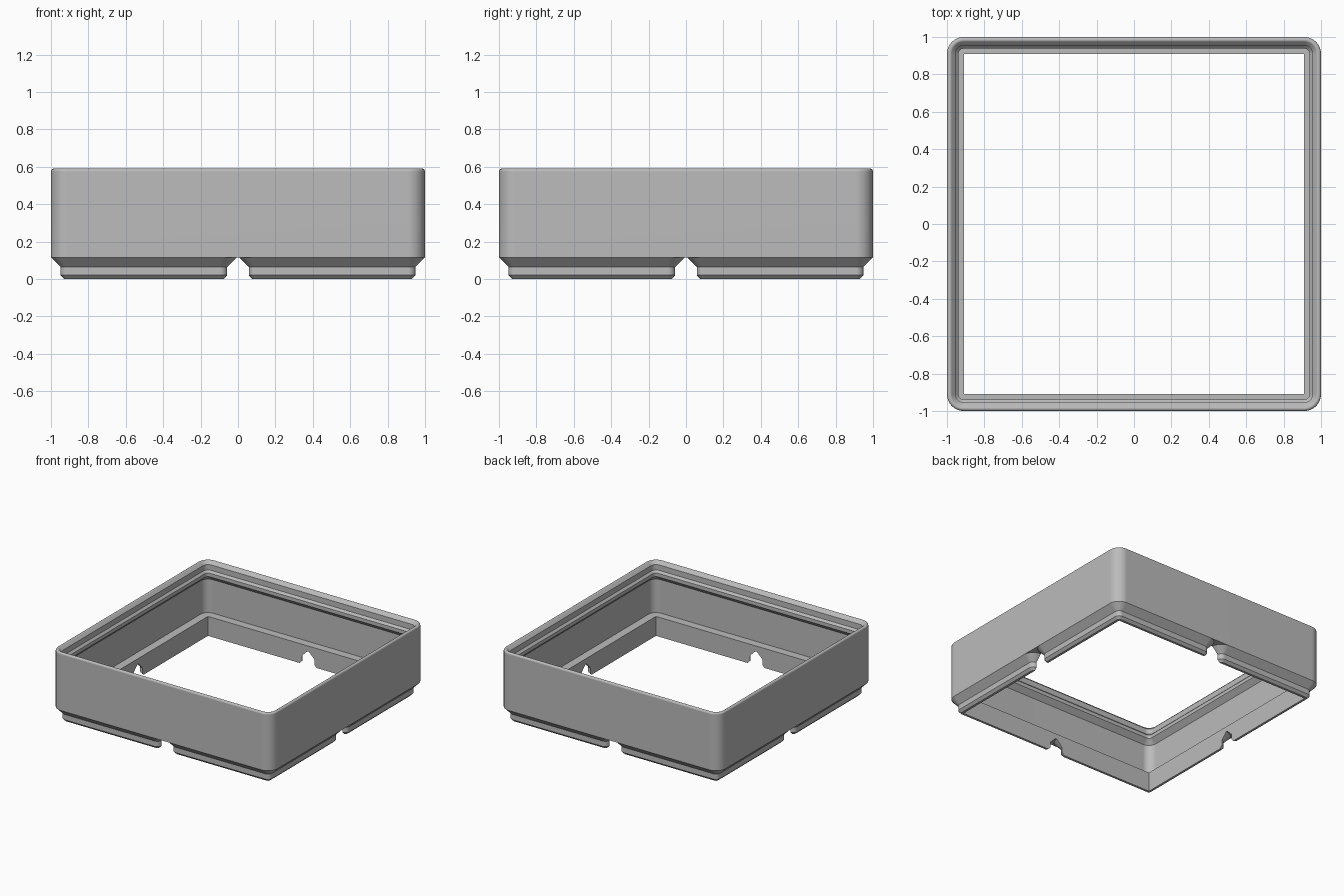
import bpy, bmesh, math

cube = bpy.data.objects.get("Cube")
if cube:
    bpy.data.objects.remove(cube, do_unlink=True)

grey = bpy.data.materials.new("plain_grey")
grey.use_nodes = True
grey.diffuse_color = (0.5, 0.5, 0.5, 1)
bsdf = next(n for n in grey.node_tree.nodes if n.type == 'BSDF_PRINCIPLED')
bsdf.inputs["Base Color"].default_value = (0.5, 0.5, 0.5, 1)

OPENING = 0.91      # half width of the square hole through the floor
SHOULDER = 0.116    # height where the feet meet the walls


def rounded_square(bm, half, radius, z, cx=0, cy=0, steps=8):
    """Ring of vertices around a square with rounded corners."""
    ring = []
    for quarter in range(4):
        mid = math.pi / 2 * quarter + math.pi / 4
        x = cx + math.copysign(half - radius, math.cos(mid))
        y = cy + math.copysign(half - radius, math.sin(mid))
        for i in range(steps + 1):
            a = math.pi / 2 * (quarter + i / steps)
            ring.append(bm.verts.new((x + radius * math.cos(a), y + radius * math.sin(a), z)))
    return ring


def bridge(bm, a, b):
    n = len(a)
    for i in range(n):
        j = (i + 1) % n
        bm.faces.new((a[i], a[j], b[j], b[i]))


def finish(bm, name):
    bmesh.ops.recalc_face_normals(bm, faces=bm.faces)
    mesh = bpy.data.meshes.new(name)
    bm.to_mesh(mesh)
    bm.free()
    mesh.materials.append(grey)
    obj = bpy.data.objects.new(name, mesh)
    bpy.context.collection.objects.link(obj)
    return obj


def activate(obj):
    bpy.ops.object.select_all(action='DESELECT')
    obj.select_set(True)
    bpy.context.view_layer.objects.active = obj


def smooth(obj):
    activate(obj)
    bpy.ops.object.shade_smooth_by_angle(angle=math.radians(30))
    weighted = obj.modifiers.new("even_normals", 'WEIGHTED_NORMAL')
    weighted.keep_sharp = True


# Walls: outer face, rounded rim, stacking lip, inner face and floor ledge
profile = [(1, SHOULDER)]
for i in range(7):
    a = math.radians(135 * i / 6)
    profile.append((0.985 + 0.015 * math.cos(a), 0.575 + 0.015 * math.sin(a)))
profile += [(0.9545, 0.565), (0.9545, 0.52), (0.938, 0.503), (0.938, 0.474),
            (0.977, 0.435), (0.977, 0.16), (OPENING, 0.16), (OPENING, SHOULDER)]
bm = bmesh.new()
rings = [rounded_square(bm, h, max(h - OPENING, 0.0005), z) for h, z in profile]
for a, b in zip(rings, rings[1:] + rings[:1]):
    bridge(bm, a, b)
smooth(finish(bm, "frame_walls"))

# Feet: four stepped pads, one in each quarter
bm = bmesh.new()
pad = [(0.426, 0), (0.4455, 0.02), (0.4455, 0.064), (0.497, SHOULDER)]
for sx in (-1, 1):
    for sy in (-1, 1):
        rings = [rounded_square(bm, h, h - 0.407, z, sx * 0.503, sy * 0.503) for h, z in pad]
        for a, b in zip(rings, rings[1:]):
            bridge(bm, a, b)
        bm.faces.new(rings[0][::-1])
        bm.faces.new(rings[-1])
feet = finish(bm, "base_feet")

# Cut the square opening out of the feet
bm = bmesh.new()
bmesh.ops.create_cube(bm, size=2 * OPENING)
cutter = finish(bm, "opening_cutter")
cutter.hide_render = True
cut = feet.modifiers.new("opening", 'BOOLEAN')
cut.operation = 'DIFFERENCE'
cut.solver = 'EXACT'
cut.object = cutter
activate(feet)
bpy.ops.object.modifier_apply(modifier=cut.name)
bpy.data.objects.remove(cutter, do_unlink=True)
smooth(feet)
